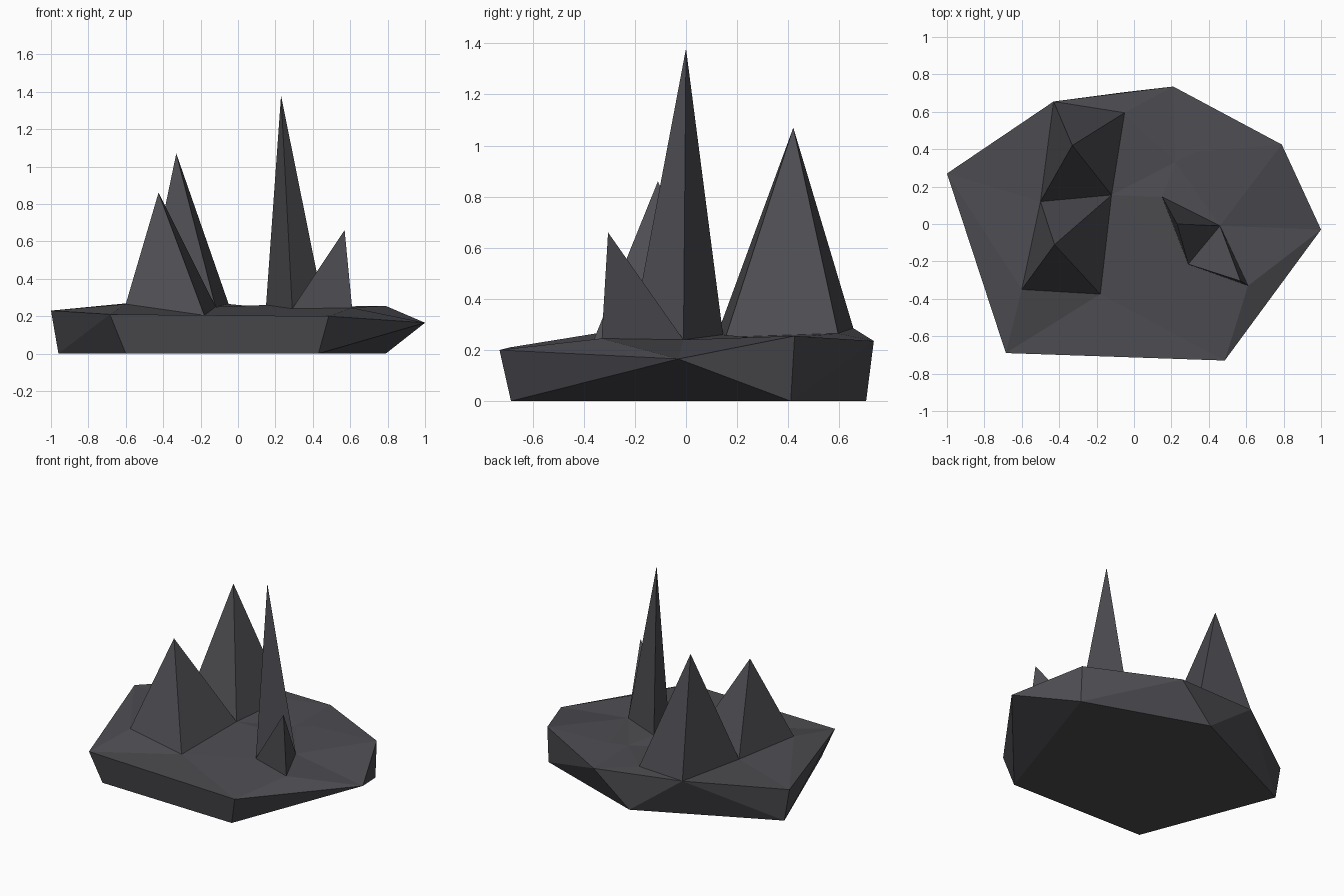
import bpy
import bmesh
from mathutils import Vector
from mathutils.geometry import delaunay_2d_cdt

cube = bpy.data.objects.get("Cube")
if cube:
    bpy.data.objects.remove(cube, do_unlink=True)

# Dark stone material
stone = bpy.data.materials.new("dark_stone")
stone.use_nodes = True
colour = (0.075, 0.073, 0.083, 1)
stone.diffuse_color = colour
shader = stone.node_tree.nodes["Principled BSDF"]
shader.inputs["Base Color"].default_value = colour
shader.inputs["Roughness"].default_value = 0.9


def make_object(name, points, faces):
    """Flat shaded mesh with outward normals."""
    mesh = bpy.data.meshes.new(name)
    mesh.from_pydata(points, [], faces)
    mesh.materials.append(stone)
    bm = bmesh.new()
    bm.from_mesh(mesh)
    bmesh.ops.recalc_face_normals(bm, faces=bm.faces)
    bm.to_mesh(mesh)
    bm.free()
    obj = bpy.data.objects.new(name, mesh)
    bpy.context.collection.objects.link(obj)
    return obj


# Upper rim of the slab, clockwise from the far left
rim = {
    "west": (-1, 0.27, 0.23),
    "northwest": (-0.43, 0.655, 0.285),
    "north": (0.21, 0.735, 0.235),
    "northeast": (0.79, 0.425, 0.255),
    "east": (1, -0.03, 0.165),
    "southeast": (0.485, -0.73, 0.2),
    "southwest": (-0.685, -0.69, 0.21),
}

# Underside corners
foot = {
    "foot_w": (-0.96, 0.27, 0),
    "foot_n": (-0.05, 0.705, 0),
    "foot_e": (0.79, 0.41, 0),
    "foot_se": (0.43, -0.685, 0),
    "foot_sw": (-0.6, -0.66, 0),
}

# Uneven ground points, most of them shared with the spires
ground = {
    "front_a": (-0.6, -0.35, 0.265),
    "front_b": (-0.18, -0.375, 0.205),
    "middle_a": (-0.5, 0.12, 0.255),
    "middle_b": (-0.12, 0.155, 0.25),
    "back_b": (-0.05, 0.595, 0.265),
    "tall_back": (0.15, 0.145, 0.26),
    "tall_front": (0.29, -0.215, 0.24),
    "tall_side": (0.46, -0.01, 0.24),
    "small_front": (0.61, -0.33, 0.245),
    "dip_a": (0.22, 0.33, 0.24),
    "dip_b": (0.33, 0.385, 0.25),
}

# Spires: apex and the ground points around the base
spires = {
    "left_front_spire": ((-0.425, -0.11, 0.86),
                         "front_a front_b middle_b middle_a"),
    "left_back_spire": ((-0.33, 0.42, 1.07),
                        "middle_a middle_b back_b northwest"),
    "tall_spire": ((0.23, 0, 1.38), "tall_back tall_front tall_side"),
    "small_spire": ((0.57, -0.305, 0.66), "tall_front small_front tall_side"),
}

# Rock slab: triangulated top, faceted sides and flat underside
top = {**rim, **ground}
names = list(top) + list(foot)
points = list(top.values()) + list(foot.values())
loops = [list(rim)] + [base.split() for _, base in spires.values()]
edges = [(names.index(a), names.index(b))
         for loop in loops for a, b in zip(loop, loop[1:] + loop[:1])]
flat = [Vector(p[:2]) for p in top.values()]
result = delaunay_2d_cdt(flat, edges, [], 0, 1e-5)
faces = [[result[3][i][0] for i in face] for face in result[2]]

sides = [
    "west foot_w northwest", "northwest foot_w foot_n",
    "northwest foot_n north", "north foot_n foot_e",
    "north foot_e northeast", "northeast foot_e east",
    "east foot_e foot_se", "east foot_se southeast",
    "southeast foot_se foot_sw southwest",
    "southwest foot_sw foot_w", "southwest foot_w west",
    " ".join(foot),
]
faces += [[names.index(n) for n in side.split()] for side in sides]
make_object("rock_slab", points, faces)

# Pointed spires
for name, (apex, base) in spires.items():
    corners = [top[n] for n in base.split()]
    count = len(corners)
    make_object(name, corners + [apex],
                [(i, (i + 1) % count, count) for i in range(count)])
